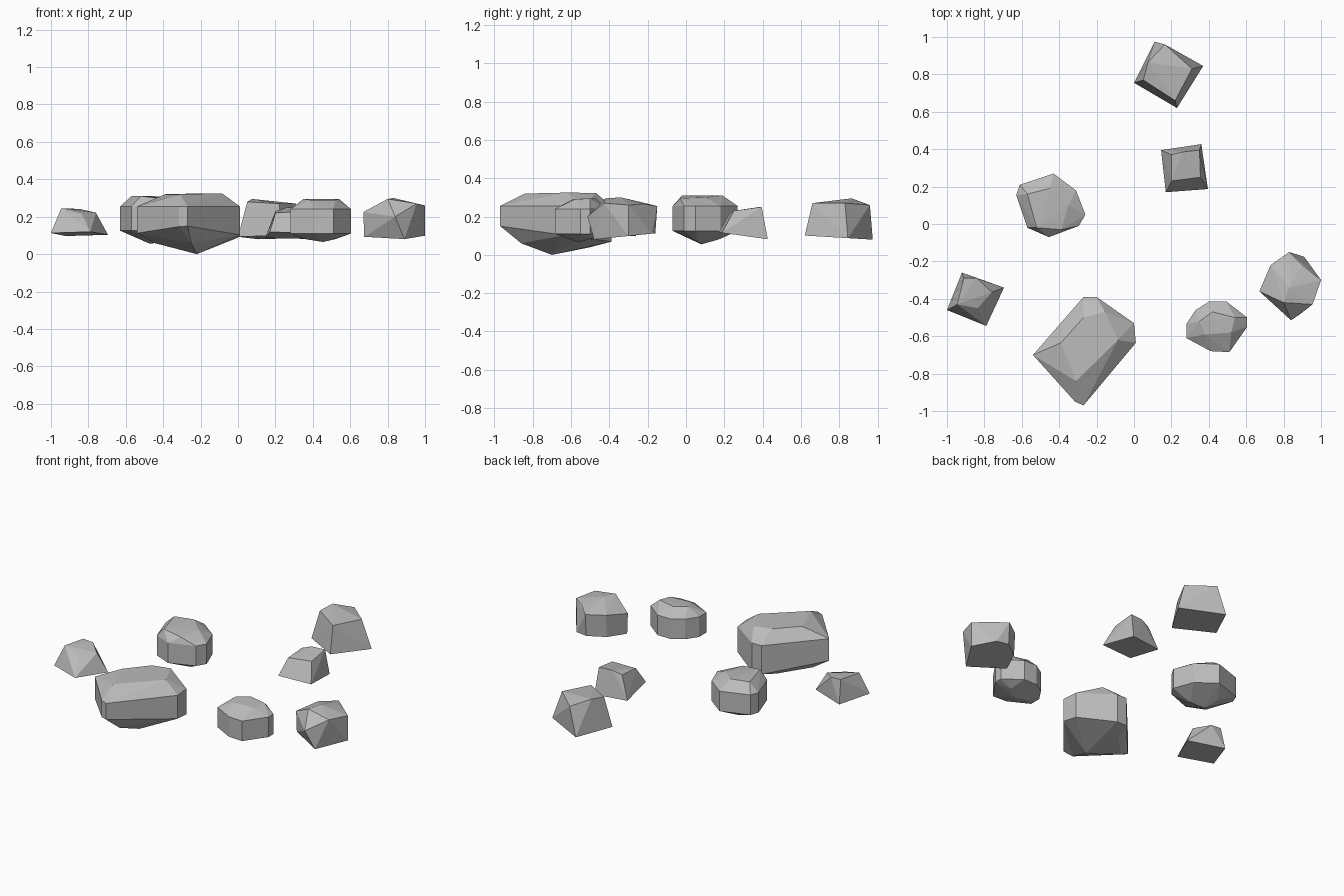
import bpy
import bmesh
from math import radians
from mathutils import Vector

default_cube = bpy.data.objects.get("Cube")
if default_cube:
    bpy.data.objects.remove(default_cube, do_unlink=True)

# One plain stone colour for every rock
stone = bpy.data.materials.new("stone_grey")
stone.use_nodes = True
colour = (0.5, 0.5, 0.5, 1)
stone.diffuse_color = colour
shader = stone.node_tree.nodes["Principled BSDF"]
shader.inputs["Base Color"].default_value = colour
shader.inputs["Roughness"].default_value = 0.9


def build_hull(name, points):
    """Wrap a faceted stone around a cloud of points."""
    bm = bmesh.new()
    for point in points:
        bm.verts.new(point)
    hull = bmesh.ops.convex_hull(bm, input=bm.verts[:])
    unused = set(hull["geom_interior"]) | set(hull["geom_unused"])
    loose = [item for item in unused if isinstance(item, bmesh.types.BMVert)]
    bmesh.ops.delete(bm, geom=loose, context="VERTS")
    bmesh.ops.dissolve_limit(bm, angle_limit=radians(2),
                             verts=bm.verts[:], edges=bm.edges[:])
    bmesh.ops.recalc_face_normals(bm, faces=bm.faces[:])
    mesh = bpy.data.meshes.new(name)
    bm.to_mesh(mesh)
    bm.free()
    mesh.materials.append(stone)
    rock = bpy.data.objects.new(name, mesh)
    bpy.context.collection.objects.link(rock)
    return rock


def tilted_ring(outline, height, slope):
    """Lift a flat outline to a height, tilted from front to back."""
    middle = sum(y for x, y in outline) / len(outline)
    return [Vector((x, y, height + slope * (y - middle))) for x, y in outline]


def chipped_block(name, base, height, slope, crown):
    """A stone with a flat, slightly tilted base and a chipped top."""
    foot = tilted_ring(base, height, slope)
    return build_hull(name, foot + [Vector(point) for point in crown])


def boulder(name, outline, wall, slope, crown, keel):
    """A rounded stone: upright wall, faceted crown and keel below."""
    low, high = wall
    girdle = tilted_ring(outline, low, slope) + tilted_ring(outline, high, 0)
    caps = [Vector(point) for point in crown + keel]
    return build_hull(name, girdle + caps)


# Angular stones
chipped_block(
    "back_block",
    base=[(0, .755), (.23, .62), (.37, .845), (.11, .975)],
    height=.09, slope=-.06,
    crown=[(.05, .77, .28), (.22, .66, .27), (.31, .83, .27),
           (.165, .96, .26), (.075, .865, .295)])
chipped_block(
    "middle_block",
    base=[(.17, .17), (.395, .187), (.36, .427), (.145, .395)],
    height=.1, slope=-.14,
    crown=[(.2, .23, .22), (.355, .25, .23), (.35, .395, .25),
           (.26, .385, .25), (.2, .37, .23)])
chipped_block(
    "right_block",
    base=[(-1, -.46), (-.79, -.545), (-.695, -.34), (-.92, -.26)],
    height=.108, slope=-.08,
    crown=[(-.945, -.43, .245), (-.835, -.45, .215), (-.76, -.365, .222),
           (-.84, -.29, .24), (-.91, -.29, .245)])

# Rounded boulders
boulder(
    "back_boulder",
    outline=[(-.43, .27), (-.61, .21), (-.63, .155), (-.57, -.02),
             (-.455, -.07), (-.295, -.01), (-.26, .05), (-.31, .18)],
    wall=(.125, .255), slope=0,
    crown=[(-.57, .16, .31), (-.45, .19, .31), (-.35, .1, .3),
           (-.39, -.03, .295), (-.52, -.02, .31)],
    keel=[(-.47, .08, .055), (-.38, .06, .07), (-.5, .17, .08)])
boulder(
    "large_boulder",
    outline=[(-.54, -.7), (-.48, -.63), (-.27, -.39), (-.2, -.39),
             (0, -.53), (.01, -.635), (-.27, -.97), (-.315, -.95)],
    wall=(.105, .255), slope=-.14,
    crown=[(-.39, -.635, .32), (-.31, -.84, .32), (-.085, -.62, .325),
           (-.155, -.47, .323), (-.27, -.5, .323)],
    keel=[(-.22, -.7, 0), (-.45, -.66, .06), (-.3, -.5, .04),
          (-.1, -.6, .05), (-.25, -.86, .06)])
boulder(
    "front_boulder",
    outline=[(.28, -.535), (.33, -.46), (.4, -.415), (.495, -.415),
             (.605, -.5), (.605, -.55), (.51, -.685), (.41, -.68),
             (.28, -.61)],
    wall=(.11, .24), slope=0,
    crown=[(.35, -.52, .295), (.42, -.47, .295), (.54, -.5, .295),
           (.52, -.58, .29), (.38, -.59, .29)],
    keel=[(.455, -.56, .065), (.36, -.55, .08), (.52, -.51, .08)])
chipped_block(
    "left_boulder",
    base=[(.675, -.36), (.89, -.48), (1, -.3),
          (.91, -.175), (.83, -.16), (.73, -.23)],
    height=.1, slope=.1,
    crown=[(.67, -.36, .225), (.84, -.515, .2), (.955, -.43, .27),
           (.8, -.42, .295), (.83, -.34, .3), (1, -.3, .26),
           (.9, -.22, .265), (.83, -.15, .255), (.73, -.22, .25)])
